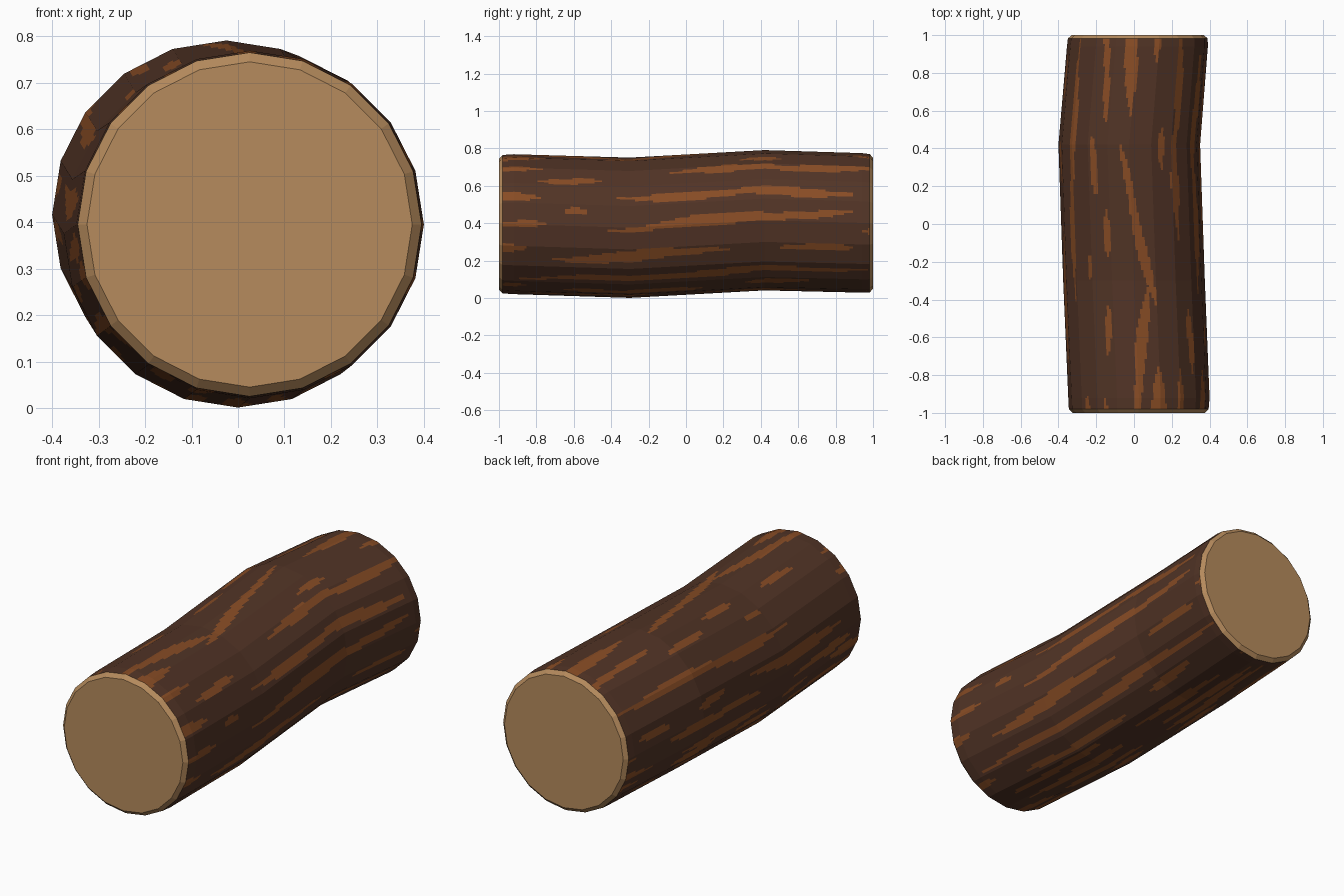
import bpy, bmesh, math, random

if "Cube" in bpy.data.objects:
    bpy.data.objects.remove(bpy.data.objects["Cube"])

SIDES, SUB, STEPS = 20, 9, 200
random.seed(4)

def material(name, rgb):
    m = bpy.data.materials.new(name)
    m.diffuse_color = (*rgb, 1)
    m.use_nodes = True
    m.node_tree.nodes["Principled BSDF"].inputs["Base Color"].default_value = m.diffuse_color
    return m

bark = material("dark bark", (0.083, 0.034, 0.019))
grain = material("orange grain", (0.245, 0.072, 0.018))
wood = material("cut wood", (0.47, 0.26, 0.11))

# Gently bent spine: y, centre x, centre z, radius
SPINE = [(-0.98, 0.025, 0.395, 0.370), (-0.92, 0.026, 0.395, 0.374),
         (-0.30, 0.0, 0.376, 0.375), (0.42, -0.025, 0.416, 0.375),
         (0.94, 0.018, 0.402, 0.373), (0.982, 0.020, 0.400, 0.370)]

# Bark streaks: start y, end y, start angle, end angle, half width (degrees from top towards +x)
STREAKS = [
    (-1.2, -0.75, 18, 17, 6), (-1.2, -0.76, 37, 37, 4), (-0.80, -0.45, 51, 49, 4),
    (-1.2, -0.76, 67, 67, 4), (-0.65, -0.52, 78, 78, 4), (-1.2, -0.74, 91, 89, 4),
    (-1.2, -0.84, 110, 110, 3.5), (-0.75, 0.26, 119, 111, 5), (-0.90, 0.98, 140, 132, 4),
    (-0.41, 0.98, 65, 65, 4.5), (-0.42, 0.90, 92, 82, 5), (-0.12, 1.1, 41, 38, 4.5),
    (0.49, 0.90, 112, 112, 4.5), (0.94, 1.1, 97, 97, 4), (0.28, 0.51, 27, 27, 3.5),
    (0.85, 1.2, 17, 17, 3.5), (0.57, 1.2, -1, -6, 5), (0.52, 1.2, -22, -28, 4),
    (-0.46, 0.44, 18, -9, 4.5), (-1.3, -0.28, -10, 13, 5), (-0.18, 0.08, -21, -21, 4),
    (-0.70, -0.42, -25, -22, 4), (0.14, 0.48, -30, -32, 3.5), (-0.30, -0.15, -38, -38, 3),
    (-0.42, 1.0, -58, -54, 4.5), (-1.2, -0.90, -48, -48, 4), (-1.2, -0.92, -29, -29, 3)]

# Further streaks around the left side and underside
for row in range(10):
    a, y = 154 + row * 14, -1.2 + random.uniform(0, 0.4)
    while y < 0.95:
        length = random.uniform(0.2, 0.85)
        b = a + random.uniform(-3, 3)
        STREAKS.append((y, y + length, b, b + random.uniform(-5, 5), random.uniform(3.2, 5)))
        y += length + random.uniform(0.06, 0.3)

def is_grain(y, deg):
    for y0, y1, a0, a1, w in STREAKS:
        if y0 < y < y1:
            s = (y - y0) / (y1 - y0)
            mid = a0 + (a1 - a0) * s + 1.2 * math.sin(7 * y + a0) * min(1, y1 - y0)
            half = w * (1 - abs(2 * s - 1) ** 3) * (0.85 + 0.2 * math.sin(9 * y + a1))
            if abs((deg - mid + 180) % 360 - 180) < half:
                return True
    return False

def spine_at(y):
    for p, q in zip(SPINE, SPINE[1:]):
        if y <= q[0] + 1e-6:
            t = (y - p[0]) / (q[0] - p[0])
            return [u + (v - u) * t for u, v in zip(p, q)][1:]
    return SPINE[-1][1:]

def ring(bm, y, cx, cz, r, sub=1):
    """Polygon ring with SIDES flat sides, each split into sub pieces."""
    out = []
    for i in range(SIDES * sub):
        k, f = divmod(i, sub)
        f /= sub
        a, b = (2 * math.pi * j / SIDES for j in (k, k + 1))
        x = math.sin(a) * (1 - f) + math.sin(b) * f
        z = math.cos(a) * (1 - f) + math.cos(b) * f
        out.append(bm.verts.new((cx + r * x, y, cz + r * z)))
    return out

def bridge(bm, a, b):
    n = len(a)
    return [bm.faces.new((a[i], b[i], b[(i + 1) % n], a[(i + 1) % n])) for i in range(n)]

def finish(bm, name, mats):
    me = bpy.data.meshes.new(name)
    bm.to_mesh(me)
    bm.free()
    for m in mats:
        me.materials.append(m)
    bpy.context.collection.objects.link(bpy.data.objects.new(name, me))

# Bark surface, finely split so the streaks can be coloured by rule
bm = bmesh.new()
ys = [SPINE[0][0] + (SPINE[-1][0] - SPINE[0][0]) * i / STEPS for i in range(STEPS + 1)]
for p in SPINE[1:-1]:
    ys[min(range(len(ys)), key=lambda i: abs(ys[i] - p[0]))] = p[0]
rings = [ring(bm, y, *spine_at(y), SUB) for y in ys]
for j in range(STEPS):
    y = (ys[j] + ys[j + 1]) / 2
    for i, f in enumerate(bridge(bm, rings[j], rings[j + 1])):
        f.material_index = int(is_grain(y, (i + 0.5) * 360 / (SIDES * SUB)))
        f.normal_flip()
bmesh.ops.recalc_face_normals(bm, faces=bm.faces)
# open tube: make sure the faces point outwards
f = next(iter(bm.faces))
if f.normal.z < 0:
    bmesh.ops.reverse_faces(bm, faces=bm.faces)
finish(bm, "log_bark", [bark, grain])

# Pale cut ends with a bevelled rim
for name, end, p in (("front_cut_end", -1, SPINE[0]), ("back_cut_end", 1, SPINE[-1])):
    bm = bmesh.new()
    outer = ring(bm, *p)
    inner = ring(bm, end, p[1], p[2], 0.35)
    bridge(bm, outer, inner)
    cap = bm.faces.new(inner)
    bmesh.ops.recalc_face_normals(bm, faces=bm.faces)
    cap.normal_update()
    if cap.normal.y * end < 0:
        bmesh.ops.reverse_faces(bm, faces=bm.faces)
    finish(bm, name, [wood])
